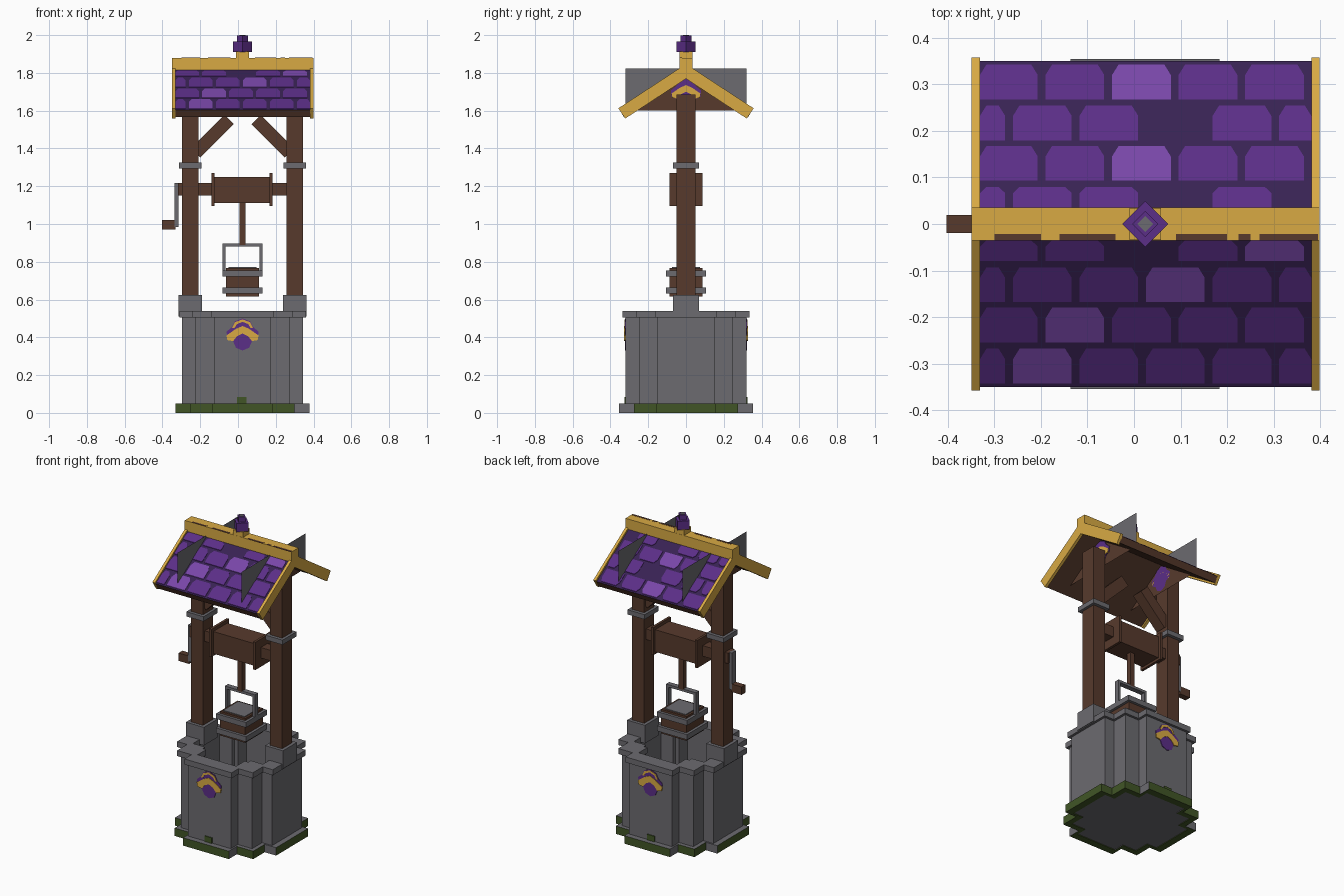
import bpy, bmesh, math
from mathutils import Matrix, Vector

if "Cube" in bpy.data.objects:
    bpy.data.objects.remove(bpy.data.objects["Cube"])

CX = 0.024  # centre line of the well


def mat(name, r, g, b):
    m = bpy.data.materials.new(name)
    lin = [((c / 255 + 0.055) / 1.055) ** 2.4 for c in (r, g, b)]
    m.diffuse_color = (*lin, 1)
    m.use_nodes = True
    m.node_tree.nodes["Principled BSDF"].inputs["Base Color"].default_value = m.diffuse_color
    return m


GREY = mat("stone_grey", 108, 107, 112)
BROWN = mat("wood_brown", 87, 58, 44)
GOLD = mat("gold", 216, 170, 68)
DARK = mat("dark_purple", 56, 34, 83)
MID = mat("purple", 91, 46, 135)
LIGHT = mat("light_purple", 120, 70, 168)
MOSS = mat("moss_green", 65, 85, 38)


def finish(bm, name, *mats):
    me = bpy.data.meshes.new(name)
    bm.to_mesh(me)
    bm.free()
    for m in mats:
        me.materials.append(m)
    ob = bpy.data.objects.new(name, me)
    bpy.context.collection.objects.link(ob)
    return ob


def box(name, m, x0, x1, y0, y1, z0, z1, turn=None):
    """Box from its limits, optionally turned about its centre."""
    bm = bmesh.new()
    c = Vector(((x0 + x1) / 2, (y0 + y1) / 2, (z0 + z1) / 2))
    M = Matrix.Translation(c) @ (turn or Matrix()) @ Matrix.Diagonal((x1 - x0, y1 - y0, z1 - z0, 1))
    bmesh.ops.create_cube(bm, size=1, matrix=M)
    return finish(bm, name, m)


def prism(name, pts, depth, *mats, rule=None):
    """Solid made by sweeping a flat outline along a vector (None = single sheet)."""
    bm = bmesh.new()
    f = bm.faces.new([bm.verts.new(p) for p in pts])
    if depth:
        r = bmesh.ops.extrude_face_region(bm, geom=[f])
        bmesh.ops.translate(bm, vec=depth, verts=[v for v in r["geom"] if isinstance(v, bmesh.types.BMVert)])
        bmesh.ops.recalc_face_normals(bm, faces=bm.faces)
    if rule:
        for f in bm.faces:
            f.material_index = rule(f)
    return finish(bm, name, *mats)


# ---- stepped shaft: a cross over a square --------------------------------
WALL = [(0.32, 0.15), (0.25, 0.25), (0.15, 0.32)]
INNER = [(0.25, 0.14), (0.165, 0.165), (0.14, 0.25)]
FOOT = [(0.355, 0.16), (0.275, 0.275), (0.16, 0.355)]


def outline(steps, grow=0.0):
    q = []
    for i, (x, y) in enumerate(steps):
        q.append((x + grow, y + grow))
        if i < len(steps) - 1:
            q.append((steps[i + 1][0] + grow, y + grow))
    return (q + [(-x, y) for x, y in reversed(q)] + [(-x, -y) for x, y in q]
            + [(x, -y) for x, y in reversed(q)])


def ring(name, outer, inner, z0, z1, *mats, rule=None):
    bm = bmesh.new()
    loops = [[bm.verts.new((CX + x, y, z)) for x, y in pts]
             for pts, z in ((outer, z0), (outer, z1), (inner, z1), (inner, z0))]
    n = len(outer)
    for a in range(4):
        A, B = loops[a], loops[(a + 1) % 4]
        for i in range(n):
            bm.faces.new((A[i], A[(i + 1) % n], B[(i + 1) % n], B[i]))
    bmesh.ops.recalc_face_normals(bm, faces=bm.faces)
    if rule:
        for f in bm.faces:
            f.material_index = rule(f)
    return finish(bm, name, *mats)


def mossy(f):
    c, n = f.calc_center_median(), f.normal
    bare = (n.z > 0.5 or (abs(n.x) > 0.5 and abs(c.y) > 0.27)
            or (abs(n.y) > 0.5 and (c.x - CX) * -c.y > 0.04 and abs(c.x - CX) > 0.28))
    return 0 if bare else 1


ring("mossy_footing", outline(FOOT), outline(WALL, -0.01), 0, 0.05, GREY, MOSS, rule=mossy)
ring("shaft_wall", outline(WALL), outline(INNER), 0.01, 0.51, GREY)
ring("rim", outline(WALL, 0.015), outline(INNER, -0.005), 0.505, 0.54, GREY)
prism("shaft_floor", [(CX + x, y, 0.004) for x, y in outline(WALL, -0.005)], (0, 0, 0.025), GREY)
for s in (-1, 1):
    box("moss_tuft", MOSS, CX - .03, CX + .02, s * .322 - .004, s * .322 + .004, .05, .085)

# ---- crests on the shaft, front and back ---------------------------------
BADGE = [(0, .085), (.04, .07), (.055, .04), (.085, .015), (.08, -.02), (.05, -.035), (.035, -.07), (0, -.085)]
ARCH = [(0, .045), (.035, .03), (.085, -.005), (.08, -.03), (.05, -.035), (.03, -.01), (0, .005)]
EDGE = [(0, .085), (.04, .07), (.055, .04), (.042, .04), (.03, .06), (0, .072)]


def crest(name, shape, m, axis, side, at, z, lift, s=1.0):
    pts = shape + [(-a, b) for a, b in reversed(shape) if a > 0]
    if axis == "y":
        P, d = [(CX + a * s, side * at, z + b * s) for a, b in pts], (0, side * lift, 0)
    else:
        P, d = [(CX + side * at, a * s, z + b * s) for a, b in pts], (side * lift, 0, 0)
    prism(name, P, d, m)


for s in (-1, 1):
    crest("shaft_crest", BADGE, MID, "y", s, 0.319, 0.415, 0.005)
    crest("shaft_crest_chevron", ARCH, GOLD, "y", s, 0.319, 0.415, 0.008)
    crest("shaft_crest_edge", EDGE, GOLD, "y", s, 0.319, 0.41, 0.007)
    crest("gable_crest", BADGE, MID, "x", s, 0.225, 1.692, 0.006, 0.95)
    crest("gable_crest_arch", ARCH, GOLD, "x", s, 0.225, 1.695, 0.009, 0.9)

# ---- posts, sockets, collars, braces -------------------------------------
for s in (-1, 1):
    x = CX + s * 0.277
    box("post_socket", GREY, x - .0625, x + .0625, -.07, .07, .51, .625)
    box("post", BROWN, x - .043, x + .043, -.05, .05, .62, 1.685)
    box("post_collar", GREY, x - .06, x + .06, -.07, .07, 1.295, 1.325)
    bx = CX + s * 0.16
    box("brace", BROWN, bx - .125, bx + .125, -.035, .035, 1.43, 1.50,
        Matrix.Rotation(s * math.radians(45), 4, "Y"))

# ---- winch ---------------------------------------------------------------
box("axle", BROWN, -.318, .28, -.033, .033, 1.15, 1.217)
box("drum", BROWN, -.125, .17, -.07, .07, 1.11, 1.25)
for x in (-.14, .167):
    box("drum_flange", BROWN, x, x + .016, -.088, .088, 1.095, 1.27)
box("crank_arm", GREY, -.335, -.315, -.02, .02, .985, 1.217)
box("crank_handle", BROWN, -.403, -.33, -.019, .019, .97, 1.02)
box("rope", BROWN, CX - .016, CX + .016, -.016, .016, .89, 1.12)

# ---- bucket --------------------------------------------------------------
box("bucket", BROWN, CX - .088, CX + .088, -.088, .088, .615, .768)
box("bucket_lid", GREY, CX - .075, CX + .075, -.075, .075, .764, .773)
for z in (.632, .722):
    box("bucket_band", GREY, CX - .105, CX + .105, -.105, .105, z, z + .033)
for s in (-1, 1):
    x = CX + s * .097
    box("bucket_handle_side", GREY, x - .008, x + .008, -.016, .016, .74, .895)
box("bucket_handle_top", GREY, CX - .105, CX + .105, -.016, .016, .88, .896)

# ---- roof ----------------------------------------------------------------
SLOPE = 0.655
TOP = 1.833


def chevron(x, top, e, t, cut):
    """Roof cross-section: ridge height, half span, thickness, end cut."""
    r = [(e, top - SLOPE * e), (e - cut, top - SLOPE * (e - cut) - t)]
    return [(x, 0, top), (x, *r[0]), (x, *r[1]), (x, 0, top - t),
            (x, -r[1][0], r[1][1]), (x, -r[0][0], r[0][1])]


prism("roof_boards", chevron(-.332, TOP, .35, .05, .02), (.716, 0, 0), BROWN, DARK,
      rule=lambda f: 1 if f.normal.z > 0.5 else 0)
for x in (-.349, .381):
    prism("roof_edge_trim", chevron(x, 1.847, .358, .078, .036), (.018, 0, 0), GOLD)

# shingles, laid in staggered rows
ROWS = [(.035, .08), (.093, .168), (.18, .255), (.268, .343)]
PALE = {(1, 3, 2), (1, 1, 2), (-1, 1, 3), (-1, 2, 1), (-1, 0, 4), (-1, 3, 1)}
GAPS = {(1, 2, 3), (1, 0, 3), (1, 0, 5), (-1, 0, 2)}
for s in (1, -1):
    for r, (ya, yb) in enumerate(ROWS):
        shifted = (r % 2 == 0) == (s == 1)
        for k in range(6):
            x0 = (-.403 if shifted else -.333) + .143 * k
            x1 = min(x0 + .126, .381)
            x0 = max(x0, -.331)
            if x1 - x0 < .03 or (s, r, k) in GAPS:
                continue
            flat, rnd = (ya, yb) if s == 1 else (yb, ya)
            mid = rnd + (flat - rnd) * .3
            pts = [(x0, flat), (x1, flat), (x1, mid), (x1 - .014, rnd), (x0 + .014, rnd), (x0, mid)]
            prism("shingle", [(x, s * y, TOP - SLOPE * y - .001) for x, y in pts], (0, 0, .004),
                  LIGHT if (s, r, k) in PALE else MID)

# gable panels inside the roof, with thin fins standing above the slopes
for s in (-1, 1):
    x = CX + s * .225
    prism("gable_panel", [(x, -.27, 1.6), (x, .27, 1.6), (x, 0, 1.78)], None, BROWN)
    for t in (-1, 1):
        prism("roof_fin", [(x, t * .32, 1.60), (x, t * .32, 1.822), (x, t * .02, 1.822), (x, t * .02, 1.80)],
              None, GREY)

# ---- ridge and finial ----------------------------------------------------
box("ridge_beam", GOLD, -.349, .399, -.035, .035, 1.815, 1.88)
for x0, x1 in ((-.30, -.20), (-.16, -.04), (.09, .20), (.225, .25), (.27, .395)):
    box("ridge_wear", BROWN, x0, x1, -.035, -.021, 1.878, 1.881)
box("finial_base", GOLD, CX - .034, CX + .034, -.034, .034, 1.87, 1.912)
TURN = Matrix.Rotation(math.radians(45), 4, "Z")
box("finial_gem", MID, CX - .035, CX + .035, -.035, .035, 1.91, 1.965, TURN)
box("finial_tip", MID, CX - .02, CX + .02, -.02, .02, 1.96, 1.997, TURN)
box("finial_cap", GREY, CX - .012, CX + .012, -.012, .012, 1.994, 2.0, TURN)
